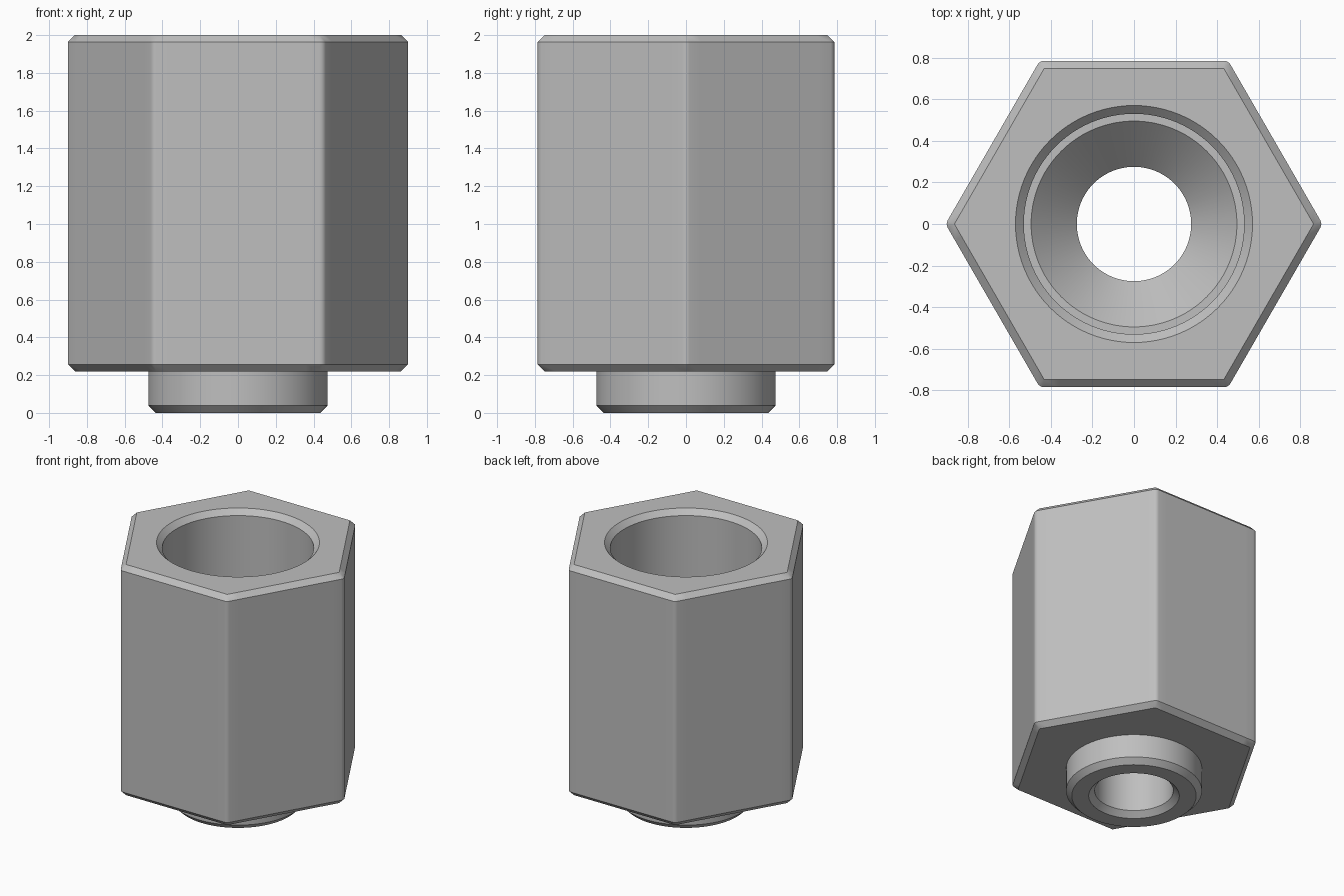
import bpy
import bmesh
from math import sin, cos, pi, radians

cube = bpy.data.objects.get("Cube")
if cube:
    bpy.data.objects.remove(cube, do_unlink=True)

ARC = 4                  # segments in each rounded hexagon corner
SIDE = 16                # points per hexagon side, corner included
COUNT = 6 * SIDE         # points in every loop
APOTHEM = 0.785
BEVEL = 0.037


def hexagon(apothem, radius, z):
    """Hexagon with rounded corners, corners on the x axis."""
    reach = (apothem - radius) / cos(pi / 6)

    def arc_point(k, step):
        mid = k * pi / 3
        a = mid + (step / ARC - 0.5) * pi / 3
        return (reach * cos(mid) + radius * cos(a),
                reach * sin(mid) + radius * sin(a))

    points = []
    for k in range(6):
        points += [arc_point(k, s) for s in range(ARC + 1)]
        (x0, y0), (x1, y1) = points[-1], arc_point(k + 1, 0)
        gaps = SIDE - ARC
        for i in range(1, gaps):
            t = i / gaps
            points.append((x0 + (x1 - x0) * t, y0 + (y1 - y0) * t))
    return [(x, y, z) for x, y in points]


def circle(radius, z):
    angles = [2 * pi * (i - ARC / 2) / COUNT for i in range(COUNT)]
    return [(radius * cos(a), radius * sin(a), z) for a in angles]


loops = [
    # bevelled hexagonal body
    hexagon(APOTHEM - BEVEL, 0, 2.0),
    hexagon(APOTHEM, BEVEL, 2.0 - BEVEL),
    hexagon(APOTHEM, BEVEL, 0.22 + BEVEL),
    hexagon(APOTHEM - BEVEL, 0, 0.22),
    # round spigot underneath
    circle(0.475, 0.22),
    circle(0.475, 0.04),
    circle(0.435, 0.0),
    # narrow outlet hole
    circle(0.317, 0.0),
    circle(0.275, 0.04),
    circle(0.275, 0.58),
    # cone, ledge and wide bore
    circle(0.495, 0.80),
    circle(0.53, 0.80),
    circle(0.53, 1.96),
    circle(0.57, 2.0),
]

# Skin the loops into one closed ring-shaped surface
bm = bmesh.new()
rings = [[bm.verts.new(p) for p in loop] for loop in loops]
for a, b in zip(rings, rings[1:] + rings[:1]):
    for i in range(COUNT):
        j = (i + 1) % COUNT
        bm.faces.new((a[i], a[j], b[j], b[i]))
bmesh.ops.remove_doubles(bm, verts=bm.verts, dist=0.0001)
bmesh.ops.recalc_face_normals(bm, faces=bm.faces)

mesh = bpy.data.meshes.new("hex_fitting")
bm.to_mesh(mesh)
bm.free()
fitting = bpy.data.objects.new("hex_fitting", mesh)
bpy.context.collection.objects.link(fitting)

# Plain grey metal
grey = bpy.data.materials.new("plain grey")
grey.use_nodes = True
colour = (0.52, 0.52, 0.52, 1)
grey.diffuse_color = colour
grey.node_tree.nodes["Principled BSDF"].inputs["Base Color"].default_value = colour
mesh.materials.append(grey)

# Smooth round walls, crisp chamfers
bpy.ops.object.select_all(action="DESELECT")
fitting.select_set(True)
bpy.context.view_layer.objects.active = fitting
bpy.ops.object.shade_smooth_by_angle(angle=radians(32))
